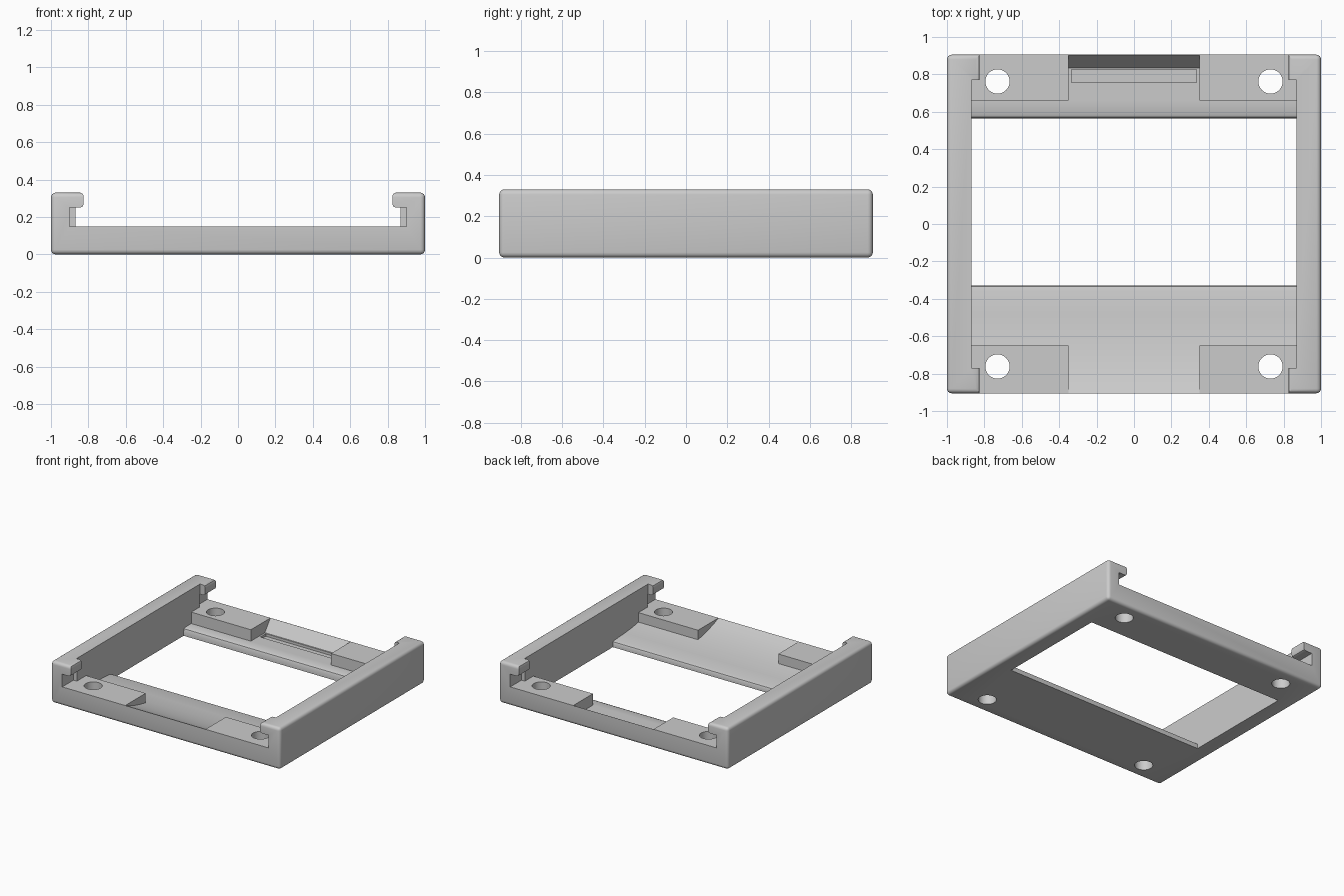
import bpy, bmesh
from mathutils import Vector

if "Cube" in bpy.data.objects:
    bpy.data.objects.remove(bpy.data.objects["Cube"])

grey = bpy.data.materials.new("light_grey")
grey.diffuse_color = (0.6, 0.6, 0.6, 1)
grey.use_nodes = True
grey.node_tree.nodes["Principled BSDF"].inputs["Base Color"].default_value = grey.diffuse_color


def add_object(name, bm):
    bmesh.ops.recalc_face_normals(bm, faces=bm.faces)
    mesh = bpy.data.meshes.new(name)
    bm.to_mesh(mesh)
    bm.free()
    ob = bpy.data.objects.new(name, mesh)
    bpy.context.collection.objects.link(ob)
    ob.data.materials.append(grey)
    return ob


def box(name, lo, hi):
    bm = bmesh.new()
    bmesh.ops.create_cube(bm, size=1)
    for v in bm.verts:
        v.co = Vector([lo[i] if v.co[i] < 0 else hi[i] for i in range(3)])
    return add_object(name, bm)


def prism(name, profile, axis, lo, hi):
    """Extrude a closed (horizontal, z) profile along x or y."""
    bm = bmesh.new()
    point = (lambda h, z: (lo, h, z)) if axis == "x" else (lambda h, z: (h, lo, z))
    face = bm.faces.new([bm.verts.new(point(h, z)) for h, z in profile])
    step = Vector((hi - lo, 0, 0)) if axis == "x" else Vector((0, hi - lo, 0))
    new = bmesh.ops.extrude_face_region(bm, geom=[face])["geom"]
    bmesh.ops.translate(bm, vec=step, verts=[g for g in new if isinstance(g, bmesh.types.BMVert)])
    return add_object(name, bm)


# Rounded outer block
frame = box("tray_frame", (-1, -0.905, 0), (1, 0.905, 0.33))
bevel = frame.modifiers.new("rounded_edges", "BEVEL")
bevel.width, bevel.segments = 0.025, 4

cutters = []

# Opening between the walls, stepping down from the corner pads
opening = [(-0.77, 0.15), (-0.65, 0.15), (-0.65, 0.075), (-0.57, 0.062), (-0.48, 0.054),
           (-0.36, 0.047), (-0.335, 0.04), (-0.33, 0.03), (-0.33, -0.1),
           (0.565, -0.1), (0.565, 0.035), (0.572, 0.052), (0.59, 0.06),
           (0.66, 0.06), (0.66, 0.15), (0.77, 0.15), (0.77, 0.5), (-0.77, 0.5)]
cutters.append(prism("opening_cutter", opening, "x", -0.87, 0.87))

# Gaps at both ends, leaving rounded hooks above the corner slots
half = [(0.90, 0.15), (0.90, 0.25), (0.845, 0.25), (0.83, 0.256), (0.825, 0.27),
        (0.825, 0.31), (0.83, 0.324), (0.845, 0.331), (0.845, 0.5)]
gap = half + [(-x, z) for x, z in reversed(half)]
cutters.append(prism("front_gap_cutter", gap, "y", -1, -0.765))
cutters.append(prism("back_gap_cutter", gap, "y", 0.765, 1))

# Middle of the front bar: concave ramp; middle of the back bar: low floor and steep lip
ramp = [(-0.905, 0.15), (-0.85, 0.127), (-0.79, 0.107), (-0.72, 0.089), (-0.65, 0.075),
        (-0.6, 0.1), (-0.6, 0.2), (-0.905, 0.2)]
floor = [(0.6, 0.2), (0.6, 0.08), (0.66, 0.06), (0.835, 0.06), (0.904, 0.15), (0.904, 0.2)]
cutters.append(prism("ramp_cutter", ramp, "x", -0.35, 0.35))
cutters.append(prism("floor_cutter", floor, "x", -0.35, 0.35))

# Shallow groove in the back bar
cutters.append(box("groove_cutter", (-0.335, 0.757, 0.04), (0.335, 0.825, 0.1)))

# Screw holes through the four pads
for x in (-0.73, 0.73):
    for y in (-0.762, 0.762):
        bm = bmesh.new()
        bmesh.ops.create_cone(bm, cap_ends=True, segments=32, radius1=0.065, radius2=0.065, depth=0.6)
        bmesh.ops.translate(bm, vec=(x, y, 0), verts=bm.verts)
        cutters.append(add_object("hole_cutter", bm))

for c in cutters:
    m = frame.modifiers.new(c.name, "BOOLEAN")
    m.operation, m.solver, m.object = "DIFFERENCE", "EXACT", c

# Bake the cuts and remove the helpers
bpy.context.view_layer.update()
result = bpy.data.meshes.new_from_object(frame.evaluated_get(bpy.context.evaluated_depsgraph_get()))
frame.modifiers.clear()
frame.data = result
for c in cutters:
    bpy.data.objects.remove(c)

bpy.ops.object.select_all(action="DESELECT")
frame.select_set(True)
bpy.context.view_layer.objects.active = frame
bpy.ops.object.shade_smooth_by_angle(angle=0.6)
